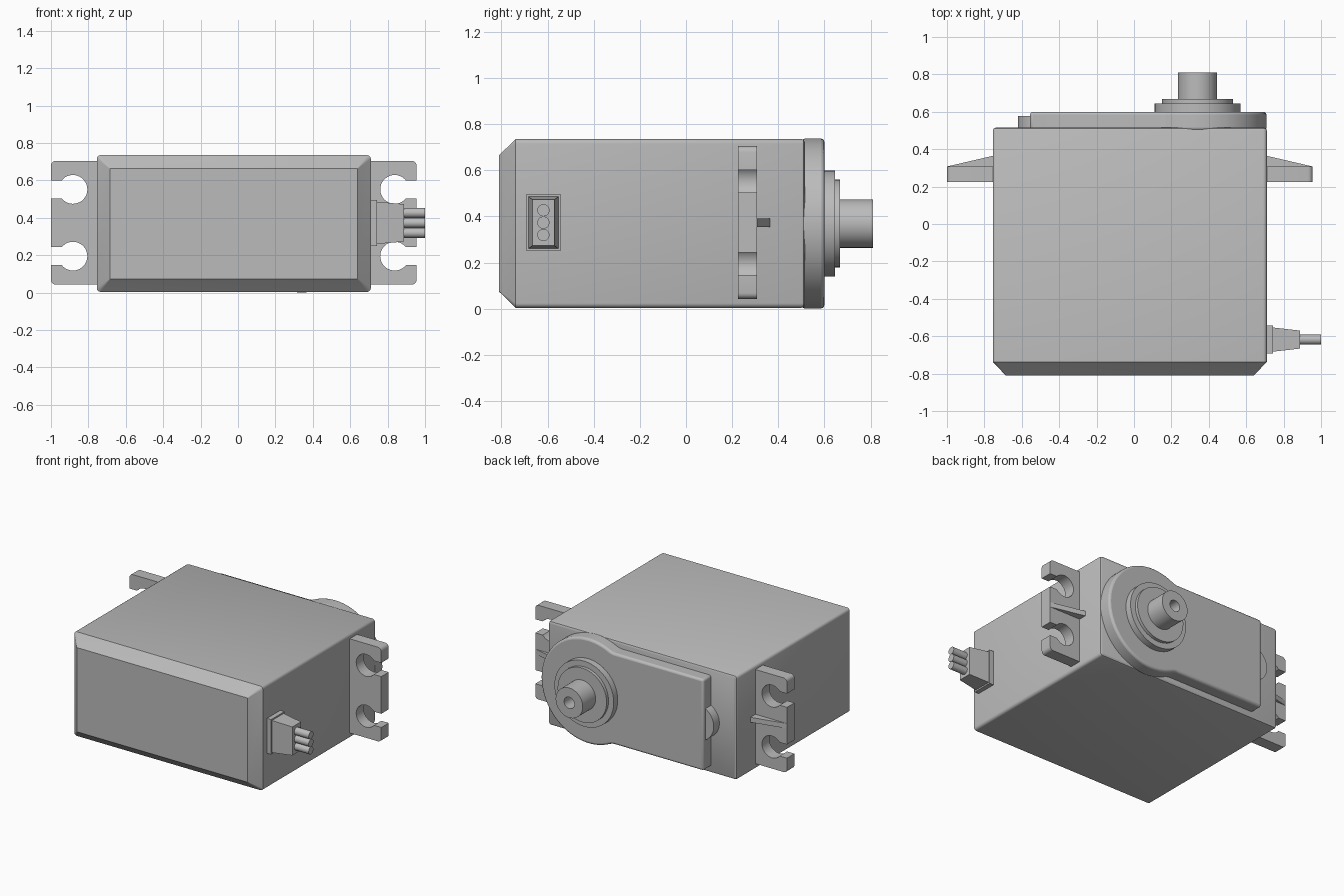
import bpy, bmesh, math
from mathutils import Vector

if "Cube" in bpy.data.objects:
    bpy.data.objects.remove(bpy.data.objects["Cube"])

grey = bpy.data.materials.new("plain grey")
grey.diffuse_color = (0.5, 0.5, 0.5, 1)
grey.use_nodes = True
grey.node_tree.nodes["Principled BSDF"].inputs["Base Color"].default_value = grey.diffuse_color

BACK = 0.515            # back face of the case
SX, SZ = 0.34, 0.369    # output shaft axis
MID = -0.0225           # case centre in x


def loft(name, rings, bevel=0):
    """Join rings of points with quads and cap both ends."""
    bm = bmesh.new()
    vs = [[bm.verts.new(p) for p in r] for r in rings]
    for a, b in zip(vs, vs[1:]):
        for i in range(len(a)):
            j = (i + 1) % len(a)
            bm.faces.new((a[i], a[j], b[j], b[i]))
    bm.faces.new(vs[0])
    bm.faces.new(vs[-1])
    bmesh.ops.recalc_face_normals(bm, faces=bm.faces)
    me = bpy.data.meshes.new(name)
    bm.to_mesh(me)
    bm.free()
    ob = bpy.data.objects.new(name, me)
    bpy.context.collection.objects.link(ob)
    me.materials.append(grey)
    if bevel:
        m = ob.modifiers.new("rounding", 'BEVEL')
        m.width, m.segments, m.limit_method, m.angle_limit = bevel, 3, 'ANGLE', math.radians(50)
    bpy.ops.object.select_all(action='DESELECT')
    ob.select_set(True)
    bpy.context.view_layer.objects.active = ob
    bpy.ops.object.shade_smooth_by_angle(angle=math.radians(30))
    return ob


def arc(cx, cz, r, a0, a1, n):
    return [(cx + r * math.cos(math.radians(a0 + (a1 - a0) * i / n)),
             cz + r * math.sin(math.radians(a0 + (a1 - a0) * i / n))) for i in range(n + 1)]


def circle(cx, cz, r, n=48):
    return arc(cx, cz, r, 0, 360, n)[:-1]


def rounded(x0, x1, z0, z1, r, n=4):
    pts = []
    for cx, cz, a in ((x1 - r, z1 - r, 0), (x0 + r, z1 - r, 90),
                      (x0 + r, z0 + r, 180), (x1 - r, z0 + r, 270)):
        pts += arc(cx, cz, r, a, a + 90, n)
    return pts


def at_y(pts, y):
    return [(x, y, z) for x, z in pts]


def at_x(pts, x):
    return [(x, y, z) for y, z in pts]


# Case with chamfered front and softly rounded back edge
def case_ring(y, inset, r):
    return at_y(rounded(-0.755 + inset, 0.71 - inset, 0.004 + inset, 0.735 - inset, r), y)


loft("case", [case_ring(-0.81, 0.07, 0.003), case_ring(-0.738, 0, 0.02),
              case_ring(BACK - 0.015, 0, 0.02), case_ring(BACK - 0.005, 0.004, 0.017),
              case_ring(BACK, 0.014, 0.01)])

# Gear cover: round end blended into a narrower rectangle
R, H, RF = 0.368, 0.32, 0.1
dx = math.sqrt((R + RF) ** 2 - (H + RF) ** 2)
ang = math.degrees(math.atan2(H + RF, dx))
upper = arc(SX, SZ, R, 0, 180 - ang, 24) + arc(SX - dx, SZ + H + RF, RF, -ang, -90, 6)[1:]
upper.append((-0.555, SZ + H))
lower = [(x, 2 * SZ - z) for x, z in reversed(upper)][:-1]
loft("gear_cover", [at_y(upper + lower, 0.5), at_y(upper + lower, 0.6)], 0.015)

# Half-round bump beside the cover
loft("side_bump", [at_y(circle(-0.495, SZ, 0.125), 0.5), at_y(circle(-0.495, SZ, 0.125), 0.578)])

# Stepped collar and hollow output shaft
loft("collar", [at_y(circle(SX, SZ, r), y) for r, y in
                ((0.23, 0.59), (0.23, 0.645), (0.19, 0.645), (0.19, 0.667))])
loft("output_shaft", [at_y(circle(SX, SZ, r), y) for r, y in
                      ((0.105, 0.65), (0.105, 0.81), (0.04, 0.81), (0.04, 0.69))])

# Mounting ears with keyhole slots, and their gussets
for side, label in ((-1, "left"), (1, "right")):
    def ex(d):
        return MID + side * d
    outer, hole, hr, slot = 0.9775, 0.860, 0.077, 0.048
    a = math.degrees(math.asin(slot / hr))
    prof = [(0.70, 0.043)] + arc(outer - 0.025, 0.068, 0.025, -90, 0, 4)
    for cz in (0.195, 0.552):
        prof.append((outer, cz - slot))
        prof += arc(hole, cz, hr, -a, a - 360, 28)
        prof.append((outer, cz + slot))
    prof += arc(outer - 0.025, 0.679, 0.025, 0, 90, 4) + [(0.70, 0.704)]
    prof = [(ex(d), z) for d, z in prof]
    loft(label + "_mounting_ear", [at_y(prof, 0.225), at_y(prof, 0.308)])
    tri = [(ex(0.70), 0.30), (ex(0.975), 0.30), (ex(0.975), 0.308), (ex(0.70), 0.372)]
    loft(label + "_gusset", [[(x, y, z) for x, y in tri] for z in (0.355, 0.39)])

# Cable strain relief and three wires
CY, CZ = -0.618, 0.373


def block(hy, hz, x):
    return at_x([(CY - hy, CZ - hz), (CY + hy, CZ - hz), (CY + hy, CZ + hz), (CY - hy, CZ + hz)], x)


loft("cable_base", [block(0.074, 0.123, 0.70), block(0.074, 0.123, 0.742)])
loft("strain_relief", [block(0.065, 0.113, 0.74), block(0.048, 0.1, 0.888)])
for i in (-1, 0, 1):
    loft("wire", [at_x(circle(CY, CZ + i * 0.0535, 0.0265, 20), x) for x in (0.87, 1.0)])
